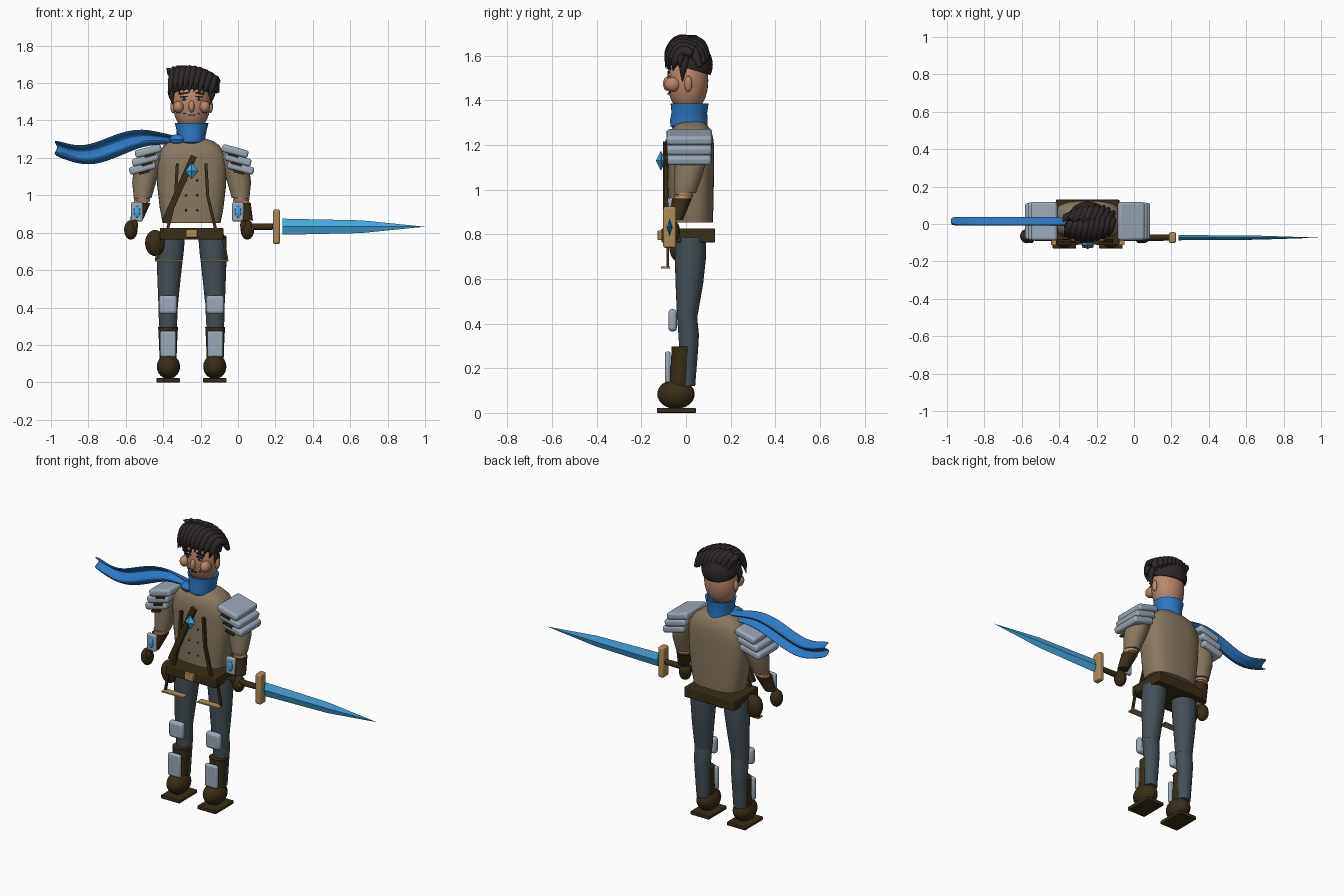
import bpy, bmesh, math
from mathutils import Matrix, Vector

if "Cube" in bpy.data.objects:
    bpy.data.objects.remove(bpy.data.objects["Cube"])

C = -0.248  # body centre line


def mat(name, r, g, b):
    m = bpy.data.materials.new(name)
    m.diffuse_color = (r, g, b, 1)
    m.use_nodes = True
    m.node_tree.nodes["Principled BSDF"].inputs["Base Color"].default_value = m.diffuse_color
    return m


SKIN = mat("skin", 0.48, 0.24, 0.15)
TAN = mat("tan cloth", 0.25, 0.19, 0.12)
STEEL = mat("steel", 0.33, 0.40, 0.48)
BROWN = mat("dark leather", 0.042, 0.026, 0.009)
SCARF = mat("scarf blue", 0.025, 0.19, 0.55)
CRYSTAL = mat("crystal blue", 0.06, 0.40, 0.75)
GOLD = mat("brass", 0.42, 0.26, 0.10)
SLATE = mat("slate cloth", 0.058, 0.08, 0.095)
HAIR = mat("hair", 0.027, 0.021, 0.021)
WHITE = mat("eye white", 0.8, 0.8, 0.78)


def finish(name, bm, m):
    bmesh.ops.recalc_face_normals(bm, faces=bm.faces)
    me = bpy.data.meshes.new(name)
    bm.to_mesh(me)
    bm.free()
    me.materials.append(m)
    ob = bpy.data.objects.new(name, me)
    bpy.context.collection.objects.link(ob)
    return ob


def box(name, loc, size, m, rot_y=0, bevel=0.0):
    bm = bmesh.new()
    bmesh.ops.create_cube(bm, size=1)
    bmesh.ops.scale(bm, vec=size, verts=bm.verts)
    ob = finish(name, bm, m)
    ob.location = loc
    ob.rotation_euler.y = rot_y
    if bevel:
        b = ob.modifiers.new("bevel", 'BEVEL')
        b.width, b.segments = bevel, 3
    return ob


def bar(name, p, q, w, d, m):
    """Flat strap from p to q across the front."""
    p, q = Vector(p), Vector(q)
    v = q - p
    return box(name, (p + q) / 2, (w, d, v.length), m, math.atan2(v.x, v.z))


def ball(name, loc, r, m, seg=24):
    bm = bmesh.new()
    bmesh.ops.create_uvsphere(bm, u_segments=seg, v_segments=seg // 2, radius=1)
    bmesh.ops.scale(bm, vec=r, verts=bm.verts)
    ob = finish(name, bm, m)
    ob.location = loc
    return ob


def loft(name, rings, m, n=28, power=2.0):
    """Skin horizontal (super)elliptic rings given as x, y, z, rx, ry."""
    bm = bmesh.new()
    loops = []
    for x, y, z, rx, ry in rings:
        loop = []
        for i in range(n):
            a = 2 * math.pi * i / n
            c, s = math.cos(a), math.sin(a)
            loop.append(bm.verts.new((x + rx * math.copysign(abs(c) ** (2 / power), c),
                                      y + ry * math.copysign(abs(s) ** (2 / power), s), z)))
        loops.append(loop)
    for a, b in zip(loops, loops[1:]):
        for i in range(n):
            bm.faces.new((a[i], a[(i + 1) % n], b[(i + 1) % n], b[i]))
    bm.faces.new(loops[0])
    bm.faces.new(loops[-1])
    return finish(name, bm, m)


def strand(name, pts, radii, m):
    cu = bpy.data.curves.new(name, 'CURVE')
    cu.dimensions = '3D'
    cu.bevel_depth, cu.bevel_resolution, cu.resolution_u = 1.0, 2, 5
    cu.use_fill_caps = True
    sp = cu.splines.new('BEZIER')
    sp.bezier_points.add(len(pts) - 1)
    for bp, p, r in zip(sp.bezier_points, pts, radii):
        bp.co, bp.radius = p, r
        bp.handle_left_type = bp.handle_right_type = 'AUTO'
    cu.materials.append(m)
    ob = bpy.data.objects.new(name, cu)
    bpy.context.collection.objects.link(ob)


# Tunic
loft("tunic", [(C, .022, .853, .155, .098), (C, .022, .93, .17, .101), (C, .022, 1.05, .184, .103),
               (C, .022, 1.16, .188, .104), (C, .022, 1.22, .178, .102), (C, .022, 1.265, .15, .092),
               (C, .024, 1.29, .115, .07), (C, .026, 1.305, .07, .05)], TAN, 40, 2.8)
for s in (-1, 1):
    for z in (.92, 1.0, 1.08):
        ball("tunic_button", (C + s * .03, -.082, z), (.006, .005, .006), BROWN, 8)

# Belt, buckle and pouch
box("belt", (C, .01, .795), (.34, .24, .062), BROWN, bevel=.005)
box("buckle", (C, -.116, .796), (.062, .022, .044), GOLD, bevel=.004)
ball("pouch", (C - .195, -.03, .745), (.054, .045, .07), BROWN)

# Chest straps and brooch
bar("diagonal_strap", (C + .012, -.094, 1.21), (C - .145, -.092, .855), .034, .018, BROWN)
box("brooch_plate", (C, -.106, 1.13), (.04, .012, .04), STEEL, math.pi / 4)
bm = bmesh.new()
bmesh.ops.create_uvsphere(bm, u_segments=4, v_segments=2, radius=1)
bmesh.ops.scale(bm, vec=(.034, .022, .045), verts=bm.verts)
finish("brooch_gem", bm, CRYSTAL).location = (C, -.113, 1.13)

for s in (-1, 1):
    def X(d):
        return C + s * d

    # Suspenders and hanging thigh loops
    bar("suspender_upper", (X(.076), -.09, 1.17), (X(.086), -.09, 1.0), .016, .018, BROWN)
    bar("suspender_lower", (X(.085), -.09, 1.0), (X(.128), -.09, .82), .016, .018, BROWN)
    bar("thigh_strap", (X(.165), -.082, .79), (X(.19), -.082, .65), .014, .012, BROWN)
    box("thigh_loop", (X(.122), -.092, .651), (.148, .042, .008), GOLD)

    # Legs and boots
    loft("thigh", [(X(.11), .02, .785, .075, .07), (X(.115), .02, .7, .073, .07),
                   (X(.12), .015, .58, .064, .062), (X(.125), .005, .425, .053, .045)], SLATE)
    loft("shin", [(X(.125), .005, .43, .052, .045), (X(.126), .012, .35, .05, .046),
                  (X(.126), .012, .28, .046, .042), (X(.126), .005, .12, .04, .036)], SLATE)
    box("knee_pad", (X(.126), -.06, .415), (.096, .038, .1), STEEL, bevel=.016)
    loft("boot_cuff", [(X(.126), -.03, .11, .045, .048), (X(.126), -.022, .2, .048, .047),
                       (X(.126), -.015, .28, .052, .05), (X(.126), -.015, .297, .054, .051)], BROWN)
    box("shin_guard", (X(.126), -.082, .205), (.084, .026, .14), STEEL, bevel=.011)
    ball("boot", (X(.124), -.045, .084), (.062, .084, .066), BROWN)
    box("sole", (X(.124), -.043, .011), (.126, .175, .022), BROWN, bevel=.004)

    # Arms
    loft("sleeve", [(X(.2), .02, 1.235, .05, .05), (X(.215), .02, 1.2, .075, .07),
                    (X(.24), .02, 1.13, .07, .07), (X(.254), .012, 1.07, .064, .064),
                    (X(.262), -.004, .985, .047, .048)], TAN)
    loft("forearm", [(X(.262), -.004, 1.0, .04, .04), (X(.275), -.02, .94, .038, .036)], SKIN)
    loft("wrist_band", [(X(.264), -.01, .968, .042, .041), (X(.266), -.012, .982, .044, .043)], SKIN)
    loft("bracer", [(X(.268), -.018, .96, .049, .044), (X(.272), -.022, .945, .046, .042),
                    (X(.295), -.045, .865, .033, .031)], BROWN)
    px = C + (-.292 if s < 0 else .248)
    box("bracer_plate", (px, -.066, .912), (.062, .024, .105), STEEL, bevel=.01)
    ball("bracer_gem", (px, -.077, .912), (.018, .008, .032), CRYSTAL, 12)
    hx = C + (-.325 if s < 0 else .298)
    ball("glove", (hx, -.065, .815), (.036, .038, .052), BROWN)
    ball("thumb", (hx - s * .022, -.085, .84), (.017, .018, .03), BROWN, 12)

    # Layered shoulder armour
    for i, (d, z) in enumerate(((.232, 1.236), (.248, 1.19), (.262, 1.146))):
        box("shoulder_plate", (X(d), .015, z), (.145, .205 - .004 * i, .042), STEEL,
            s * math.radians(15), .014)
        box("shoulder_strap", (X(d - .01), -.084, z - .024), (.06, .014, .012), BROWN,
            s * math.radians(15))

    # Face details
    ball("cheek", (X(.07), -.06, 1.472), (.029, .037, .033), SKIN, 20)
    ball("ear", (X(.1), .01, 1.475), (.014, .018, .036), SKIN, 16)
    ball("eye", (X(.04), -.071, 1.515), (.018, .01, .01), WHITE, 12)
    ball("pupil", (X(.04), -.079, 1.515), (.008, .005, .009), HAIR, 12)
    box("eyelid", (X(.04), -.078, 1.527), (.042, .012, .007), HAIR, s * .1)
    box("eyebrow", (X(.042), -.074, 1.545), (.048, .012, .01), HAIR, s * .15)
    ball("mouth_corner", (X(.038), -.072, 1.437), (.005, .004, .004), HAIR, 8)

# Head
ball("head", (C, .008, 1.49), (.1, .092, .15), SKIN, 32)
ball("nose", (C, -.085, 1.475), (.016, .018, .032), SKIN, 16)
box("mouth", (C, -.078, 1.43), (.04, .008, .005), HAIR)

# Hair: cap cut along a sloping hairline, then swept locks
bm = bmesh.new()
bmesh.ops.create_uvsphere(bm, u_segments=32, v_segments=20, radius=1)
bmesh.ops.scale(bm, vec=(.108, .1, .105), verts=bm.verts)
bmesh.ops.translate(bm, vec=(C, .02, 1.56), verts=bm.verts)
bmesh.ops.bisect_plane(bm, geom=bm.verts[:] + bm.edges[:] + bm.faces[:], plane_co=(C, .02, 1.54),
                       plane_no=(0, .3, 1), clear_inner=True)
bmesh.ops.holes_fill(bm, edges=[e for e in bm.edges if e.is_boundary])
finish("hair_cap", bm, HAIR)
for i in range(9):
    t = -1 + i / 4
    x = C + .108 * t
    edge = math.sqrt(1 - .6 * t * t)
    top = 1.668 - .018 * t - .03 * t * t
    tip = 1.548 + .012 * (i % 2) - .015 * abs(t)
    strand("front_lock", [(x + .03, .05 * edge, top - .01), (x + .012, -.03 * edge, top),
                          (x, -.075 * edge, top - .045), (x - .015, -.092 * edge, tip)],
           (.018, .024, .02, .002), HAIR)
    strand("crown_lock", [(x + .03, .1 * edge, top - .07), (x + .015, .07 * edge, top - .02),
                          (x - .005, .035, top + .005), (x - .025, .01 + .03 * (i % 2), top + .022)],
           (.012, .024, .022, .002), HAIR)
for s in (-1, 1):
    strand("side_lock", [(C + s * .095, .0, 1.6), (C + s * .11, -.012, 1.55), (C + s * .1, -.016, 1.485)],
           (.02, .018, .002), HAIR)
strand("loose_lock", [(C + .09, .0, 1.625), (C + .122, -.02, 1.6), (C + .132, -.03, 1.545)],
       (.02, .017, .002), HAIR)

# Scarf collar with a hollow rim
loft("scarf_collar", [(C, .02, 1.262, .06, .06), (C - .003, .014, 1.285, .075, .083),
                      (C - .003, .012, 1.31, .076, .084), (C, .015, 1.345, .08, .08),
                      (C, .016, 1.386, .09, .085), (C, .016, 1.384, .078, .075),
                      (C, .016, 1.35, .06, .06)], SCARF, 32)
ball("scarf_knot", (C - .07, -.02, 1.297), (.05, .045, .03), SCARF, 16)

# Scarf tail: folded ribbon blown sideways, notched end
tail = [(-.28, 1.285, .018), (-.39, 1.302, .026), (-.51, 1.312, .046), (-.63, 1.274, .064),
        (-.767, 1.217, .058), (-.87, 1.215, .044), (-.99, 1.258, .042)]
bm = bmesh.new()
rows = []
for j, (x, z, h) in enumerate(tail):
    row = []
    for k in range(7):
        v = k / 3 - 1
        notch = .02 * (1 - abs(v)) if j == len(tail) - 1 else 0
        row.append(bm.verts.new((x + notch, .015 + .026 * math.sin(v * 4.2), z + h * v)))
    rows.append(row)
for a, b in zip(rows, rows[1:]):
    for k in range(6):
        bm.faces.new((a[k], a[k + 1], b[k + 1], b[k]))
ob = finish("scarf_tail", bm, SCARF)
so = ob.modifiers.new("thickness", 'SOLIDIFY')
so.thickness, so.offset = .012, 0
ob.modifiers.new("smooth", 'SUBSURF').levels = 2

# Sword held sideways: pommel, grip, guard, faceted blade
SY, SZ = -.073, .832
ball("pommel", (.055, SY, .82), (.03, .026, .028), GOLD, 16)
bm = bmesh.new()
bmesh.ops.create_cone(bm, cap_ends=True, segments=16, radius1=.018, radius2=.016, depth=.15,
                      matrix=Matrix.Rotation(math.pi / 2, 4, 'Y'))
finish("grip", bm, BROWN).location = (.125, SY, SZ)
box("guard", (.206, SY, SZ), (.038, .058, .185), GOLD, bevel=.01)
bm = bmesh.new()
rings = [[bm.verts.new((x, SY + dy * w, SZ + dz)) for dy, dz in ((0, h), (1, 0), (0, -h), (-1, 0))]
         for x, h, w in ((.238, .043, .014), (.66, .034, .011))]
tip = bm.verts.new((1.0, SY, SZ))
a, b = rings
for i in range(4):
    k = (i + 1) % 4
    bm.faces.new((a[i], a[k], b[k], b[i]))
    bm.faces.new((b[i], b[k], tip))
bm.faces.new(a)
finish("blade", bm, CRYSTAL)

# Smooth rounded parts, keep hard edges
bpy.ops.object.select_all(action='DESELECT')
for ob in bpy.context.scene.objects:
    if ob.type == 'MESH':
        ob.select_set(True)
        bpy.context.view_layer.objects.active = ob
bpy.ops.object.shade_smooth_by_angle(angle=math.radians(32))
